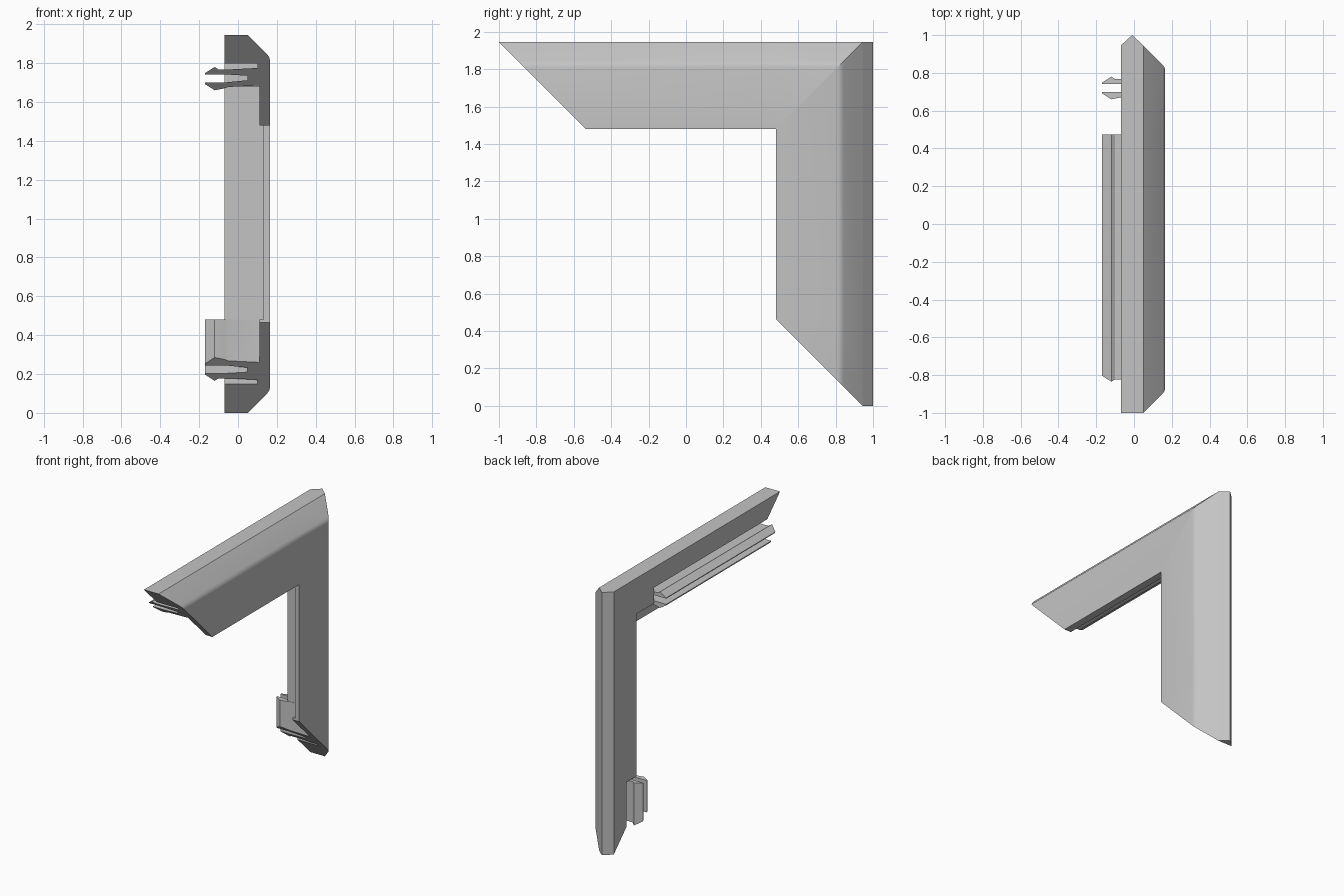
import bpy, bmesh, math

cube = bpy.data.objects.get("Cube")
if cube:
    bpy.data.objects.remove(cube)

grey = bpy.data.materials.new("plain grey")
grey.use_nodes = True
colour = (0.55, 0.55, 0.55, 1)
grey.diffuse_color = colour
grey.node_tree.nodes["Principled BSDF"].inputs["Base Color"].default_value = colour

OUTER = 0.945      # outward reach of the trim
HEIGHT = 1.945

# Cross-sections as (x, outward distance t)
shell = [(-.07, OUTER), (.05, OUTER), (.152, .843), (.162, .828), (.165, .81), (.165, .48)]
plain_section = shell + [(.13, .48), (.13, .68), (-.07, .68)]
clip_section = shell + [
    (.11, .48), (.11, .685),
    # inner barbed arm
    (-.05, .677), (-.07, .67), (-.12, .66), (-.17, .692), (-.17, .70), (-.07, .70),
    # gap between the arms
    (.05, .712), (.05, .735), (-.07, .742),
    # outer barbed arm and its slot
    (-.17, .742), (-.17, .748), (-.12, .78), (-.10, .767), (-.05, .767),
    (.10, .775), (.10, .797), (-.07, .797)]


def prism(name, section, place, start, end):
    """Run a section between two cuts given as functions of t."""
    bm = bmesh.new()
    rings = [[bm.verts.new(place(x, t, cut(t))) for x, t in section]
             for cut in (start, end)]
    for ring in rings:
        bm.faces.new(ring)
    for i in range(len(section)):
        j = (i + 1) % len(section)
        bm.faces.new((rings[0][i], rings[0][j], rings[1][j], rings[1][i]))
    bmesh.ops.recalc_face_normals(bm, faces=bm.faces)
    mesh = bpy.data.meshes.new(name)
    bm.to_mesh(mesh)
    bm.free()
    mesh.materials.append(grey)
    obj = bpy.data.objects.new(name, mesh)
    bpy.context.collection.objects.link(obj)
    bpy.ops.object.select_all(action='DESELECT')
    bpy.context.view_layer.objects.active = obj
    obj.select_set(True)
    bpy.ops.object.shade_smooth_by_angle(angle=math.radians(28))


def along_y(x, t, s):
    return (x, s, t + 1)


def along_z(x, t, s):
    return (x, t, s)


# Top bar: mitred free end with clips, then the corner
prism("top_bar_with_clips", clip_section, along_y,
      lambda t: OUTER - 1 - t, lambda t: .475)
prism("top_bar_corner", plain_section, along_y,
      lambda t: .475, lambda t: t)

# Upright: short clip length at the mitred foot, then plain up to the corner
prism("upright_foot_with_clips", clip_section, along_z,
      lambda t: OUTER - t, lambda t: .48)
prism("upright", plain_section, along_z,
      lambda t: .48, lambda t: t + 1)

# Pointed ridge along the back of the upright
prism("upright_back_ridge", [(-.07, OUTER), (.05, OUTER), (-.01, 1)], along_z,
      lambda t: 0, lambda t: HEIGHT)
